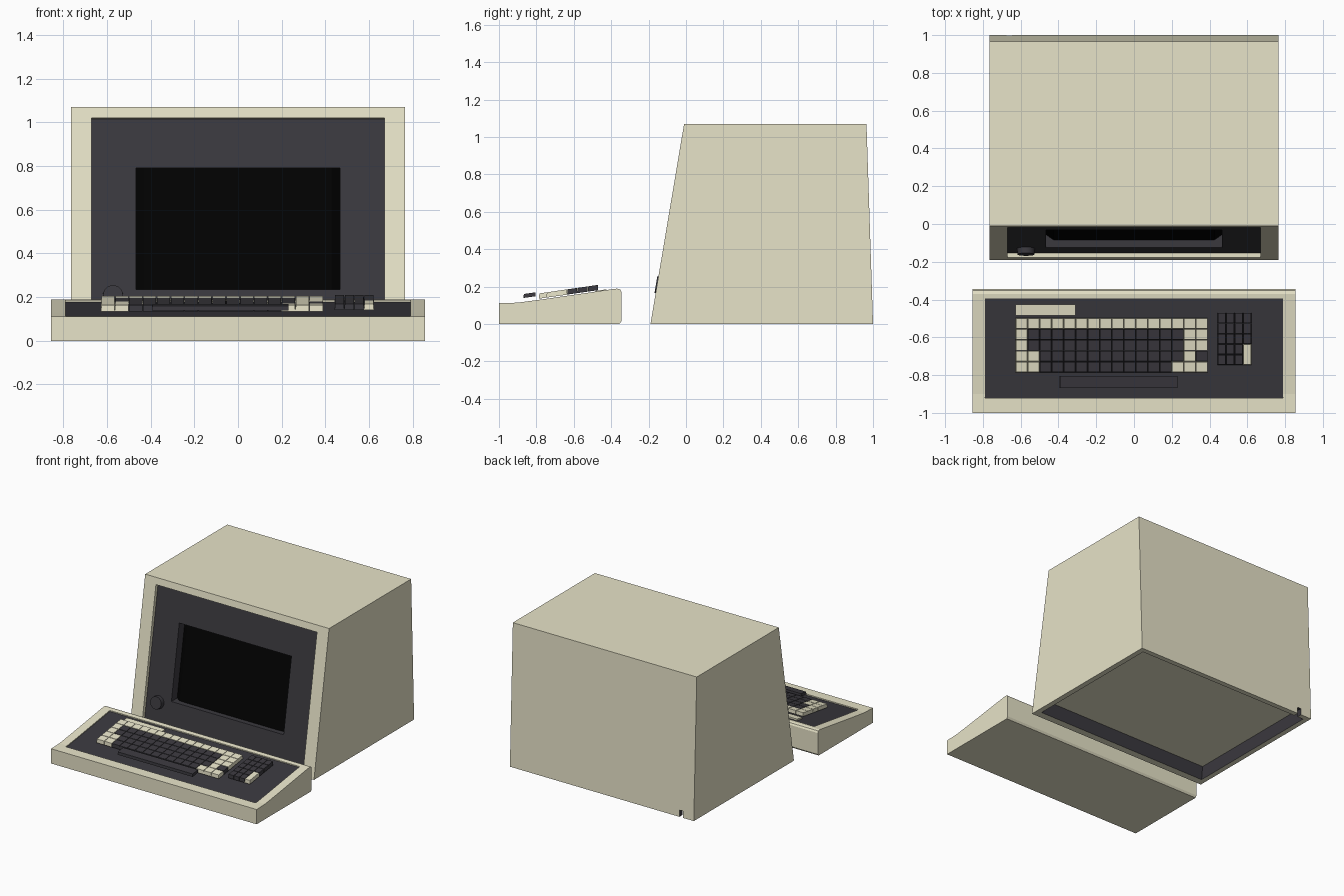
import bpy, bmesh, math
from mathutils import Matrix, Vector

if "Cube" in bpy.data.objects:
    bpy.data.objects.remove(bpy.data.objects["Cube"])


def material(name, r, g, b):
    m = bpy.data.materials.new(name)
    m.diffuse_color = (r, g, b, 1)
    m.use_nodes = True
    m.node_tree.nodes["Principled BSDF"].inputs["Base Color"].default_value = m.diffuse_color
    return m


BEIGE = material("beige_plastic", 0.8, 0.77, 0.58)
DARK = material("dark_plastic", 0.042, 0.04, 0.048)
BLACK = material("screen_black", 0.0005, 0.0005, 0.0005)


def finish(name, bm, mat, fix=True):
    if fix:
        bmesh.ops.recalc_face_normals(bm, faces=bm.faces)
    me = bpy.data.meshes.new(name)
    bm.to_mesh(me)
    bm.free()
    me.materials.append(mat)
    ob = bpy.data.objects.new(name, me)
    bpy.context.collection.objects.link(ob)
    return ob


def prism(name, profile, x0, x1, mat):
    """Extrude a (y, z) profile across x from x0 to x1."""
    bm = bmesh.new()
    face = bm.faces.new([bm.verts.new((x0, y, z)) for y, z in profile])
    ext = bmesh.ops.extrude_face_region(bm, geom=[face])["geom"]
    verts = [v for v in ext if isinstance(v, bmesh.types.BMVert)]
    bmesh.ops.translate(bm, verts=verts, vec=(x1 - x0, 0, 0))
    return finish(name, bm, mat)


def cut(ob, cutter):
    mod = ob.modifiers.new("cut", 'BOOLEAN')
    mod.operation = 'DIFFERENCE'
    mod.solver = 'EXACT'
    mod.material_mode = 'TRANSFER'
    mod.object = cutter
    with bpy.context.temp_override(object=ob, active_object=ob):
        bpy.ops.object.modifier_apply(modifier="cut")
    bpy.data.objects.remove(cutter)


def paint(ob, mat, test):
    """Give a material to the faces whose centre and normal pass the test."""
    if mat.name not in ob.data.materials:
        ob.data.materials.append(mat)
    slot = ob.data.materials.find(mat.name)
    for p in ob.data.polygons:
        if test(p.center, p.normal):
            p.material_index = slot


def smooth(ob):
    bpy.ops.object.select_all(action='DESELECT')
    ob.select_set(True)
    bpy.context.view_layer.objects.active = ob
    bpy.ops.object.shade_smooth_by_angle(angle=math.radians(35))


def front(z, depth=0.0):
    """y of the sloping monitor front at height z."""
    return -0.19 + 0.168 * z + depth


def slab(z0, z1, d0, d1, tilt=0.0):
    """Slab parallel to the monitor front, its top edge falling with depth."""
    t0, t1 = z1 - tilt * d0, z1 - tilt * d1
    return [(front(z0, d0), z0), (front(t0, d0), t0), (front(t1, d1), t1), (front(z0, d1), z0)]


# Monitor case: recessed dark front, screen window, hollow underside, cable notch
case = prism("monitor_case", [(front(0), 0), (front(1.07), 1.07), (0.965, 1.07), (1.0, 0)], -0.765, 0.765, BEIGE)
cut(case, prism("front_cutter", slab(0.07, 1.02, -0.1, 0.026, 0.2), -0.67, 0.67, BEIGE))
paint(case, DARK, lambda c, n: n.y < -0.9 and c.y > front(c.z, 0.02))
cut(case, prism("screen_cutter", slab(0.235, 0.79, -0.1, 0.096), -0.467, 0.467, DARK))
cut(case, prism("base_cutter", [(-0.14, -0.05), (-0.123, 0.1), (0.955, 0.1), (0.965, -0.05)], -0.725, 0.725, DARK))
paint(case, BEIGE, lambda c, n: n.z < -0.9 and 0.05 < c.z < 0.15)
cut(case, prism("notch_cutter", [(0.9, -0.05), (0.9, 0.05), (1.1, 0.05), (1.1, -0.05)], -0.675, -0.645, DARK))

# Screen with its side edges turned back
bm = bmesh.new()
bmesh.ops.create_grid(bm, x_segments=24, y_segments=1, size=1)
for v in bm.verts:
    u, w = v.co.x, v.co.y
    z = 0.5125 + 0.2775 * w
    back = max(0, abs(u) - 0.91) / 0.09 * 0.03
    v.co = (0.467 * u, front(z, 0.065 + back), z)
finish("screen", bm, BLACK, fix=False)

# Control knob
bm = bmesh.new()
bmesh.ops.create_cone(bm, cap_ends=True, segments=32, radius1=0.048, radius2=0.045, depth=0.05)
axis = Vector((0, -1, 0.168)).to_track_quat('Z', 'Y').to_matrix().to_4x4()
bm.transform(Matrix.Translation((-0.572, front(0.206, 0.019), 0.206)) @ axis)
smooth(finish("control_knob", bm, DARK))

# Keyboard housing with a recessed dark deck
keyboard = prism("keyboard_case", [
    (-1, 0), (-1, 0.111), (-0.9, 0.114), (-0.78, 0.13), (-0.4, 0.185), (-0.37, 0.189),
    (-0.352, 0.185), (-0.345, 0.172), (-0.345, 0.015), (-0.355, 0)], -0.855, 0.855, BEIGE)
cut(keyboard, prism("deck_cutter", [(-0.92, 0.105), (-0.92, 0.3), (-0.395, 0.3), (-0.395, 0.178)], -0.79, 0.79, BEIGE))
paint(keyboard, DARK, lambda c, n: n.z > 0.9 and abs(c.x) < 0.7 and -0.9 < c.y < -0.42)


def deck(y):
    """Height of the keyboard slope at y."""
    return 0.114 + 0.145 * (y + 0.89)


def keycap(bm, x0, x1, y0, y1, low=0.006, high=0.034, taper=0.0015, gap=0.0004):
    rings = []
    for lift, t in ((low, gap), (high, gap + taper)):
        rings.append([bm.verts.new((x, y, deck(y) + lift)) for x, y in (
            (x0 + t, y0 + t), (x1 - t, y0 + t), (x1 - t, y1 - t), (x0 + t, y1 - t))])
    a, b = rings
    bm.faces.new(a[::-1])
    bm.faces.new(b)
    for i in range(4):
        j = (i + 1) % 4
        bm.faces.new((a[i], a[j], b[j], b[i]))


# Main key block: 5 rows of 16, lettered keys dark, outer keys beige
light, dark = bmesh.new(), bmesh.new()
PX, PY, X0, Y0 = 1.017 / 16, 0.288 / 5, -0.627, -0.498
beige_columns = [set(range(16)), {0, 14, 15}, {0, 14, 15}, {0, 1, 14}, {0, 1, 13, 14, 15}]
for row, beige in enumerate(beige_columns):
    for col in range(16):
        keycap(light if col in beige else dark, X0 + col * PX, X0 + (col + 1) * PX,
               Y0 - (row + 1) * PY, Y0 - row * PY)

# Number pad: 5 rows of 4 with one tall beige key
QX, QY = 0.045, 0.0552
for row in range(5):
    for col in range(4):
        x, y = 0.442 + col * QX, -0.47 - row * QY
        if col == 3 and row >= 3:
            if row == 3:
                keycap(light, x, x + QX, y - 2 * QY, y)
        else:
            keycap(dark, x, x + QX, y - QY, y)
finish("beige_keys", light, BEIGE)
finish("dark_keys", dark, DARK)

# Space bar
bm = bmesh.new()
keycap(bm, -0.394, 0.232, -0.869, -0.803, low=0.022, high=0.043)
finish("space_bar", bm, DARK)

# Label strip above the keys
bm = bmesh.new()
keycap(bm, -0.627, -0.31, -0.485, -0.425, low=-0.008, high=0.004, taper=0, gap=0)
finish("label_strip", bm, BEIGE)
